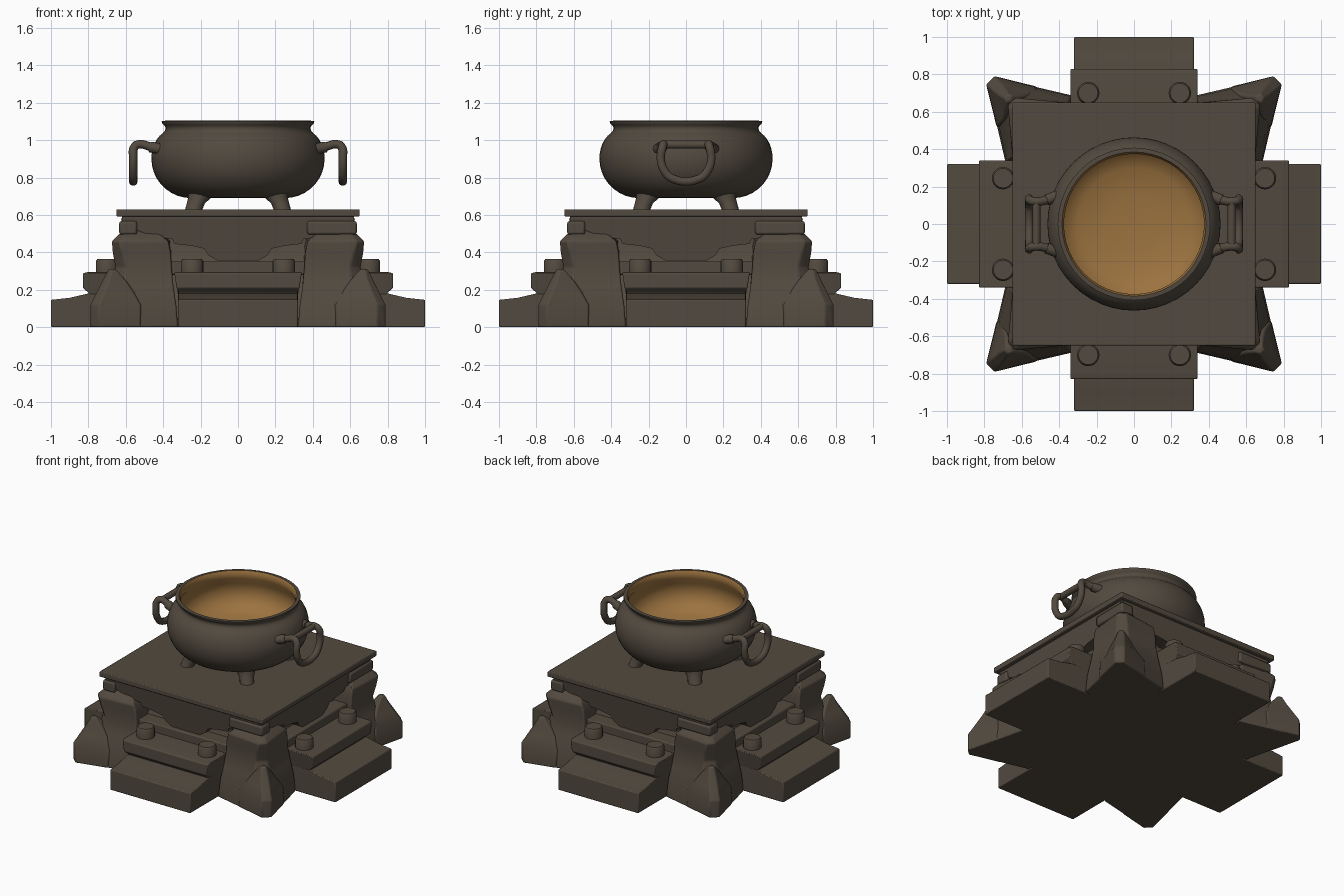
import bpy, bmesh, math
from mathutils import Matrix

cube = bpy.data.objects.get("Cube")
if cube:
    bpy.data.objects.remove(cube, do_unlink=True)


def material(name, rgb):
    m = bpy.data.materials.new(name)
    m.use_nodes = True
    m.diffuse_color = (*rgb, 1)
    m.node_tree.nodes["Principled BSDF"].inputs["Base Color"].default_value = (*rgb, 1)
    return m


BRONZE = material("dark bronze", (0.085, 0.068, 0.05))
GOLD = material("gold lining", (0.33, 0.17, 0.05))
SIDES = ["front", "left", "back", "right"]
CORNERS = ["back_left", "back_right", "front_right", "front_left"]


def finish(name, bm, turn=0, bevel=0, angle=35):
    """Turn the mesh by quarter turns, make the object and shade it."""
    bmesh.ops.recalc_face_normals(bm, faces=bm.faces)
    bm.transform(Matrix.Rotation(turn * math.pi / 2, 4, "Z"))
    me = bpy.data.meshes.new(name)
    bm.to_mesh(me)
    bm.free()
    ob = bpy.data.objects.new(name, me)
    bpy.context.collection.objects.link(ob)
    me.materials.append(BRONZE)
    if bevel:
        mod = ob.modifiers.new("soft edges", "BEVEL")
        mod.width, mod.segments = bevel, 2
    bpy.ops.object.select_all(action="DESELECT")
    ob.select_set(True)
    bpy.context.view_layer.objects.active = ob
    bpy.ops.object.shade_smooth_by_angle(angle=math.radians(angle))
    return ob


def loft(rings):
    """Bridge a list of equal-sized closed rings and cap both ends."""
    bm = bmesh.new()
    rows = [[bm.verts.new(p) for p in ring] for ring in rings]
    n = len(rows[0])
    for a, b in zip(rows, rows[1:]):
        for i in range(n):
            j = (i + 1) % n
            bm.faces.new((a[i], a[j], b[j], b[i]))
    bm.faces.new(rows[0])
    bm.faces.new(rows[-1])
    return bm


def circle(r, z, x=0, y=0, n=48):
    return [(x + r * math.cos(2 * math.pi * i / n), y + r * math.sin(2 * math.pi * i / n), z)
            for i in range(n)]


def square(r, z):
    return [(-r, -r, z), (r, -r, z), (r, r, z), (-r, r, z)]


def box(x0, x1, y0, y1, z0, z1):
    return loft([[(x0, y0, z), (x1, y0, z), (x1, y1, z), (x0, y1, z)] for z in (z0, z1)])


def slices(profile):
    """Extrude a profile of (y, z, half width) across x."""
    return loft([[(s * h, y, z) for y, z, h in profile] for s in (-1, 1)])


def tube(name, pts, radius):
    cu = bpy.data.curves.new(name, "CURVE")
    cu.dimensions, cu.bevel_depth, cu.bevel_resolution = "3D", radius, 3
    cu.resolution_u, cu.use_fill_caps = 5, True
    sp = cu.splines.new("BEZIER")
    sp.bezier_points.add(len(pts) - 1)
    for b, p in zip(sp.bezier_points, pts):
        b.co = p
        b.handle_left_type = b.handle_right_type = "AUTO"
    ob = bpy.data.objects.new(name, cu)
    bpy.context.collection.objects.link(ob)
    cu.materials.append(BRONZE)


# Round bowl with a flared lip and golden inside
def arc(start, end, r0, r1, h, steps):
    angles = [math.radians(start + (end - start) * i / steps) for i in range(steps + 1)]
    return [(r0 + r1 * math.cos(t), .90 + h * math.sin(t)) for t in angles]


outer = [(.02, .69)] + arc(-90, 0, .25, .213, .21, 9) + arc(10, 66, .36, .103, .15, 5)
outer += [(.39, 1.05), (.387, 1.067), (.395, 1.08), (.407, 1.092), (.408, 1.102)]
inner = [(.385, 1.104), (.375, 1.085), (.377, 1.05), (.405, 1.0), (.415, .93),
         (.38, .86), (.30, .82), (.15, .80), (.02, .795)]
bm = loft([circle(r, z) for r, z in outer + inner])
bm.faces.ensure_lookup_table()
first_gold = len(outer) * 48
for i, f in enumerate(bm.faces):
    f.material_index = int(i >= first_gold and i != len(bm.faces) - 2)
bowl = finish("bowl", bm, angle=50)
bowl.data.materials.append(GOLD)

# Splayed bowl feet that widen into the bowl
for k, corner in enumerate(CORNERS):
    feet = [(.238, .046, .625), (.226, .048, .66), (.207, .06, .69), (.185, .085, .74)]
    finish(corner + "_bowl_foot", loft([circle(r, z, p, p, 12) for p, r, z in feet]), k)

# Hanging handles, one on each side
for s, side in ((1, "left"), (-1, "right")):
    loop = [(.42, .145, .95), (.48, .125, .968), (.525, .12, .978), (.553, .125, .965),
            (.56, .135, .90), (.56, .115, .835), (.56, .07, .793)]
    path = loop + [(x, -y, z) for x, y, z in reversed(loop)]
    tube(side + "_handle_loop", [(s * x, y, z) for x, y, z in path], .023)
    tube(side + "_handle_bar", [(s * .522, y, .976) for y in (-.125, 0, .125)], .022)
    for end, tag in ((1, "back"), (-1, "front")):
        tube(f"{side}_handle_lug_{tag}",
             [(s * .41, end * .15, .952), (s * .468, end * .128, .963)], .03)

# Square table top, with its narrower neck below
finish("table_top", loft([square(.65, .592), square(.65, .63)]), bevel=.006)
finish("table_neck", loft([square(.62, .55), square(.62, .60)]))

# Solid core of the stand
finish("stand_core", loft([square(r, z) for r, z in
                           ((.65, 0), (.63, .18), (.54, .30), (.50, .40), (.50, .57))]))

# Scalloped apron outline, mirrored, leaning slightly inward
edge = [(.61, .58), (.60, .54), (.45, .485), (.35, .47), (.34, .445), (.25, .435),
        (.18, .42), (.16, .385), (.10, .35)]
outline = edge + [(-x, z) for x, z in reversed(edge)]

for k, side in enumerate(SIDES):
    finish(side + "_apron", loft([[(x, -.625 + (.58 - z) * .15 + d, z) for x, z in outline]
                                  for d in (0, .08)]), k)
    # Two-tier step
    finish(side + "_lower_step", slices([(-.5, 0, .32), (-1, 0, .32), (-1, .146, .32),
                                         (-.90, .157, .32), (-.80, .18, .32),
                                         (-.5, .18, .32)]), k, .006)
    finish(side + "_upper_step", slices([(-.5, .1, .31), (-.79, .15, .315), (-.80, .185, .32),
                                         (-.83, .21, .33), (-.83, .288, .34),
                                         (-.80, .295, .34), (-.5, .295, .34)]), k, .006)
    finish(side + "_ledge", box(-.36, .36, -.62, -.45, .28, .355), k, .008)
    # Round studs on the step
    for s, tag in ((-1, "a"), (1, "b")):
        finish(f"{side}_stud_{tag}", loft([circle(r, z, s * .245, -.70, 20) for r, z in
                                           ((.06, .28), (.06, .352), (.052, .365))]), k)


def corner_loft(rows):
    """Rings of z, flare, tip and inner point, mirrored across the corner's diagonal."""
    return loft([[(fx, fy, z), (tx, ty, z), (ty, tx, z), (fy, fx, z), (c, c, z)]
                 for z, fx, fy, tx, ty, c in rows])


for k, corner in enumerate(CORNERS):
    # Bracket under the table top, running along one side only
    finish(corner + "_bracket", box(.54, .635, .37, .635, .495, .567), k, .012)
    # Broad leg that flares at its base
    leg = [(0, .32, .685, .66, .765, .35), (.12, .33, .68, .65, .75, .35),
           (.22, .345, .665, .61, .68, .35), (.32, .355, .65, .60, .655, .35),
           (.40, .36, .65, .62, .67, .35), (.46, .375, .65, .635, .675, .35),
           (.49, .41, .62, .61, .645, .35), (.52, .44, .58, .58, .60, .35)]
    finish(corner + "_leg", corner_loft(leg), k, .008, 45)
    # Pointed claw toe with a free-standing peak
    toe = [(0, .52, .735, .745, .79, .5), (.12, .52, .73, .745, .79, .5),
           (.19, .56, .70, .715, .755, .52), (.25, .60, .69, .69, .725, .61),
           (.31, .65, .685, .675, .695, .66)]
    finish(corner + "_toe", corner_loft(toe), k, .008, 45)
